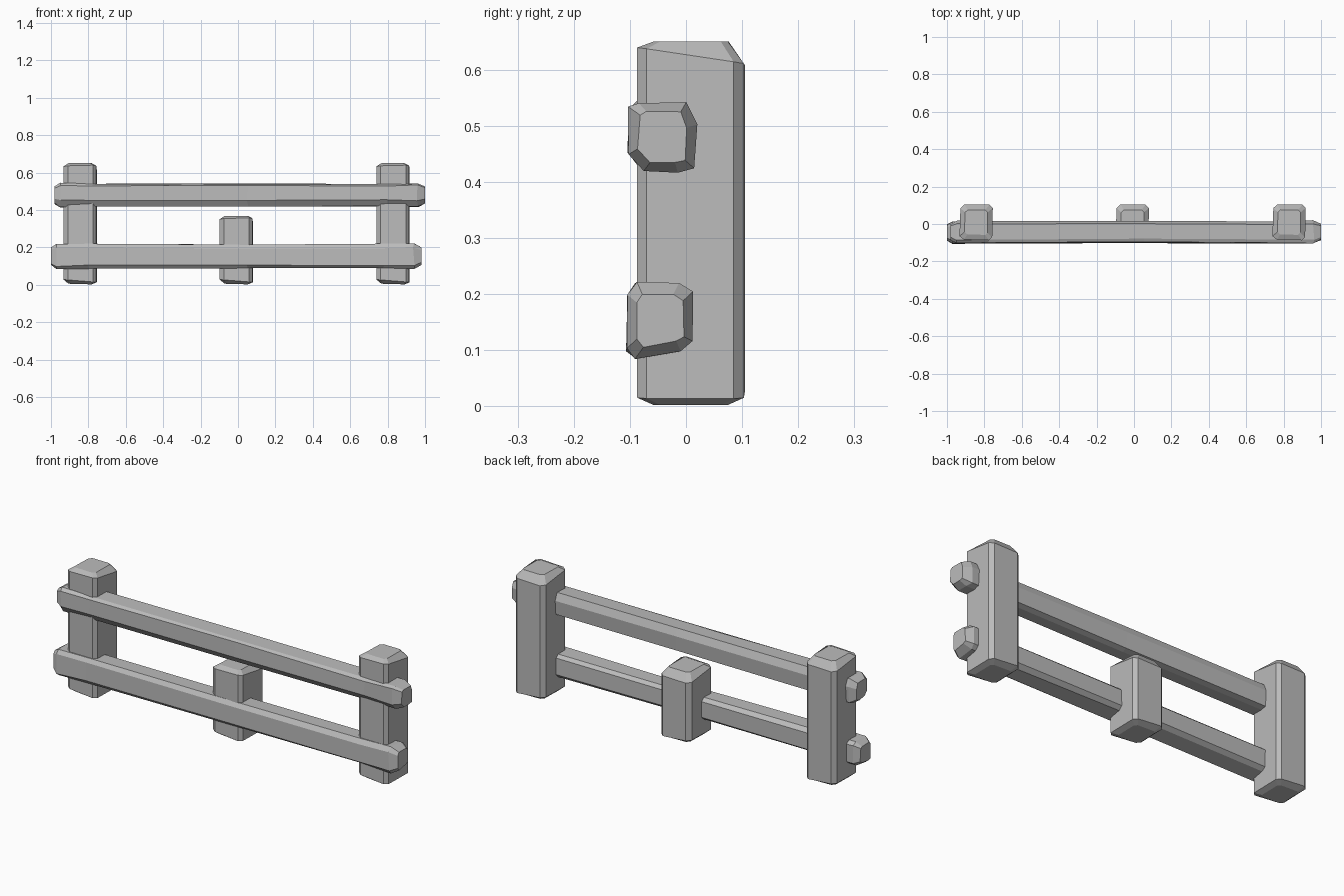
import bpy, bmesh, random
from mathutils import Vector

random.seed(4)
cube = bpy.data.objects.get("Cube")
if cube:
    bpy.data.objects.remove(cube, do_unlink=True)

grey = bpy.data.materials.new("weathered grey")
grey.use_nodes = True
grey.diffuse_color = (0.5, 0.5, 0.5, 1)
grey.node_tree.nodes["Principled BSDF"].inputs["Base Color"].default_value = (0.5, 0.5, 0.5, 1)


def loft(name, rings):
    """Skin a list of point rings and cap both ends, flat shaded."""
    bm = bmesh.new()
    loops = [[bm.verts.new(p) for p in ring] for ring in rings]
    n = len(loops[0])
    for a, b in zip(loops, loops[1:]):
        for i in range(n):
            j = (i + 1) % n
            bm.faces.new((a[i], a[j], b[j], b[i]))
    bm.faces.new(loops[0])
    bm.faces.new(loops[-1])
    bmesh.ops.recalc_face_normals(bm, faces=bm.faces)
    mesh = bpy.data.meshes.new(name)
    bm.to_mesh(mesh)
    bm.free()
    mesh.materials.append(grey)
    obj = bpy.data.objects.new(name, mesh)
    bpy.context.collection.objects.link(obj)


# Post outline seen from above, relative to the post centre
POST = [(-0.088, -0.065), (-0.065, -0.083), (0.07, -0.087), (0.087, -0.07),
        (0.09, 0.085), (0.072, 0.103), (-0.062, 0.105), (-0.083, 0.085)]


def post(name, x, top):
    # height, outline scale, slope of the ring along x and y
    levels = [(0.004, 0.7, -0.02, 0), (0.021, 1, -0.08, 0),
              (top - 0.027, 1, 0.02, -0.15), (top - 0.002, 0.7, 0, 0)]
    rings = []
    for z, s, sx, sy in levels:
        rings.append([(x + px * s, 0.009 + (py - 0.009) * s, z + sx * px + sy * py)
                      for px, py in POST])
    loft(name, rings)


post("right_post", -0.845, 0.652)
post("left_post", 0.828, 0.652)
post("middle_post", -0.01, 0.37)

# Rail cross-sections as (y, z) around the rail centre
UPPER = [(-0.06, -0.028), (-0.06, 0.052), (-0.042, 0.063), (0.044, 0.064),
         (0.06, 0.025), (0.054, -0.056), (0.028, -0.066), (-0.035, -0.062)]
LOWER = [(-0.062, -0.053), (-0.06, 0.045), (-0.045, 0.066), (0.035, 0.065),
         (0.056, 0.05), (0.058, -0.04), (0.035, -0.058), (-0.045, -0.068)]


def rail(name, section, x0, x1, y, z):
    # chamfered ends, thicker tips and a slightly hewn middle
    stations = [(x0, 0.72), (x0 + 0.03, 1), (x0 + 0.2, 0.96), (0.05, 0.93),
                (x1 - 0.2, 0.96), (x1 - 0.04, 1), (x1, 0.7)]
    rings = []
    for x, s in stations:
        rings.append([Vector((x + random.uniform(-0.006, 0.006) * (0 < abs(x) < 0.97),
                              y + py * s + random.uniform(-0.003, 0.003),
                              z + pz * s + random.uniform(-0.003, 0.003)))
                      for py, pz in section])
    loft(name, rings)


rail("upper_rail", UPPER, -0.98, 1.0, -0.042, 0.48)
rail("lower_rail", LOWER, -1.0, 0.98, -0.045, 0.154)
